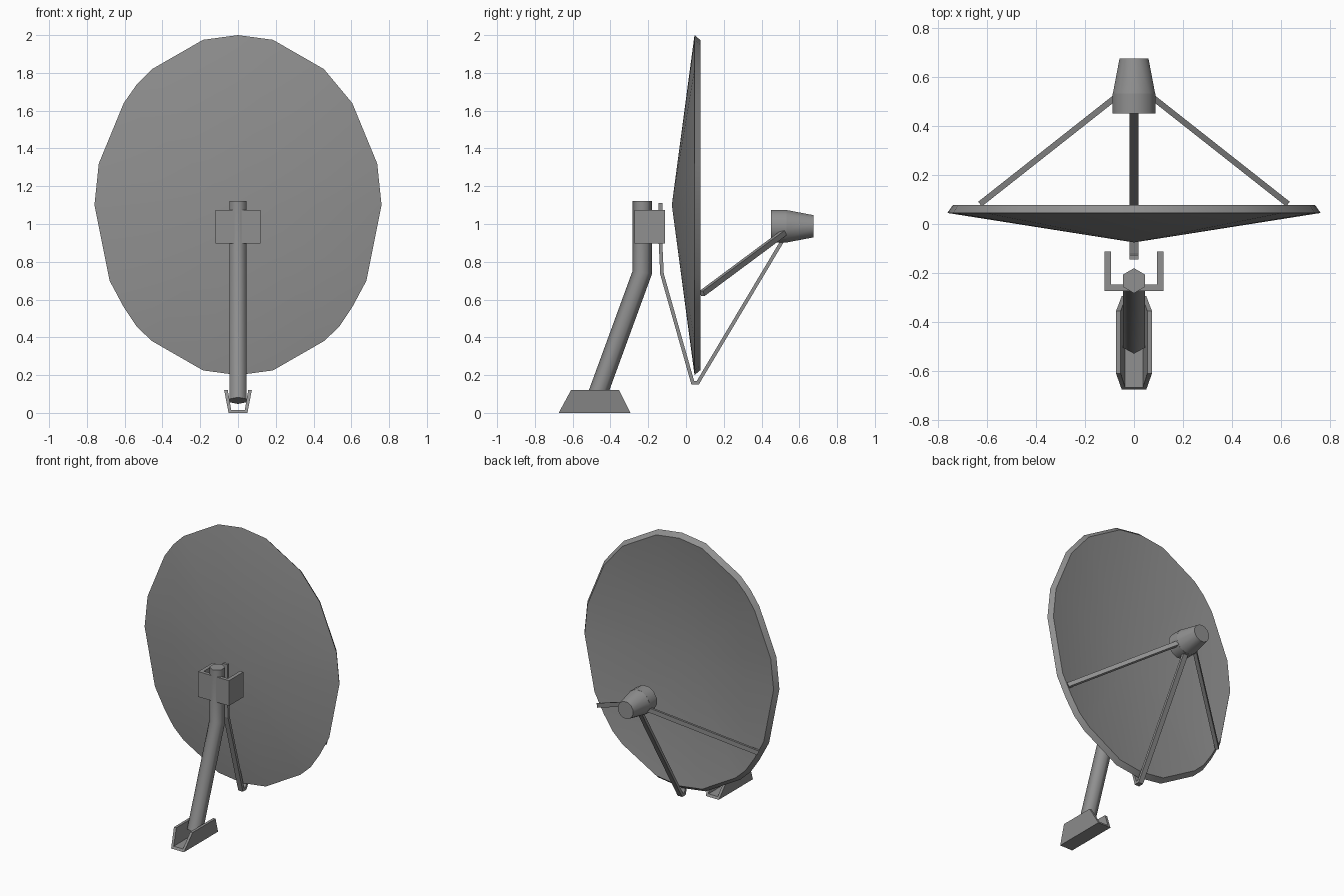
import bpy, bmesh, math
from mathutils import Vector as V

if "Cube" in bpy.data.objects:
    bpy.data.objects.remove(bpy.data.objects["Cube"])

grey = bpy.data.materials.new("dark_grey")
grey.diffuse_color = (.28, .28, .28, 1)
grey.use_nodes = True
grey.node_tree.nodes["Principled BSDF"].inputs["Base Color"].default_value = grey.diffuse_color


def make(name, verts, faces, smooth=0):
    me = bpy.data.meshes.new(name)
    me.from_pydata([tuple(v) for v in verts], [], faces)
    me.materials.append(grey)
    bm = bmesh.new()
    bm.from_mesh(me)
    bmesh.ops.recalc_face_normals(bm, faces=bm.faces)
    bm.to_mesh(me)
    bm.free()
    ob = bpy.data.objects.new(name, me)
    bpy.context.collection.objects.link(ob)
    if smooth:
        bpy.ops.object.select_all(action='DESELECT')
        ob.select_set(True)
        bpy.context.view_layer.objects.active = ob
        bpy.ops.object.shade_smooth_by_angle(angle=math.radians(smooth))
    return ob


def loft(name, rings, smooth=0):
    """Skin equal-length closed rings and cap both ends."""
    n = len(rings[0])
    verts = [v for r in rings for v in r]
    faces = [(i * n + j, i * n + (j + 1) % n, (i + 1) * n + (j + 1) % n, (i + 1) * n + j)
             for i in range(len(rings) - 1) for j in range(n)]
    faces += [tuple(range(n)), tuple(range(len(verts) - n, len(verts)))]
    return make(name, verts, faces, smooth)


def sweep(name, path, section, side=(1, 0, 0), smooth=0):
    """Sweep a section along a path with mitred corners."""
    path, side, rings = [V(p) for p in path], V(side).normalized(), []
    for i, p in enumerate(path):
        a = (p - path[i - 1]).normalized() if i else None
        b = (path[i + 1] - p).normalized() if i < len(path) - 1 else None
        a, b = a or b, b or a
        t = (a + b).normalized()
        up = side.cross(t).normalized() / max(t.dot(a), 0.3)
        rings.append([p + side * s + up * u for s, u in section])
    return loft(name, rings, smooth)


def rect(w, h):
    return [(-w / 2, -h / 2), (w / 2, -h / 2), (w / 2, h / 2), (-w / 2, h / 2)]


def circle(r, n, phase=0):
    return [(r * math.cos(phase + math.tau * i / n), r * math.sin(phase + math.tau * i / n))
            for i in range(n)]


# Dish: shallow cone with an oval rim and a bevelled lip
half = [(0, 2.0), (.185, 1.975), (.455, 1.82), (.605, 1.64), (.737, 1.32), (.76, 1.10),
        (.68, .70), (.605, .56), (.535, .455), (.455, .38), (.185, .225), (0, .2)]
rim = half + [(-x, z) for x, z in half[-2:0:-1]]
rim.insert(rim.index((-.605, 1.64)) + 1, (-.535, 1.74))
n, cz = len(rim), 1.1
verts = [(x, .045, z) for x, z in rim]
verts += [(x * .97, .077, cz + (z - cz) * .97) for x, z in rim]
verts += [(0, -.075, cz), (0, -.045, cz)]
faces = []
for i in range(n):
    j = (i + 1) % n
    faces += [(i, j, 2 * n), (i, j, n + j, n + i), (n + i, n + j, 2 * n + 1)]
make("dish", verts, faces, 30)

# Receiver: short drum with a tapered cap
for name, ends in (("receiver_drum", [(.45, .09), (.532, .09)]),
                   ("receiver_cap", [(.532, .089), (.674, .061)])):
    loft(name, [[(x, y, .988 + z) for x, z in circle(r, 12, math.pi / 12)]
                for y, r in ends], 35)

# Side arms from the rim to the receiver
for s, label in ((-1, "left"), (1, "right")):
    a, b = V((s * .622, .085, .632)), V((s * .07, .52, .955))
    d = b - a
    sweep(label + "_arm", [a, b], rect(.024, .03), d.cross(V((0, 0, 1))))

# Lower strut: flat strip from the bracket, under the dish, up to the receiver
sweep("lower_strut", [(0, -.135, 1.112), (0, -.135, .90), (0, -.127, .735),
                      (0, .036, .159), (0, .062, .159), (0, .51, .91)], rect(.036, .019))

# Bracket: U channel open towards the dish
u = [(-.12, -.112), (-.12, -.272), (.12, -.272), (.12, -.112),
     (.094, -.112), (.094, -.247), (-.094, -.247), (-.094, -.112)]
loft("bracket", [[(x, y, z) for x, y in u] for z in (.897, 1.075)])

# Pole: bent six-sided tube
sweep("pole", [(0, -.48, .065), (0, -.231, .745), (0, -.231, 1.123)],
      circle(.051, 6, math.pi / 2), smooth=65)

# Foot: flared channel with slanted ends
prof = [(-.05, 0), (.05, 0), (.073, .12), (.054, .12),
        (.036, .016), (-.036, .016), (-.054, .12), (-.073, .12)]
loft("foot", [[(x, y + k * z / .12, z) for x, z in prof]
              for y, k in ((-.674, .065), (-.294, -.06))])
